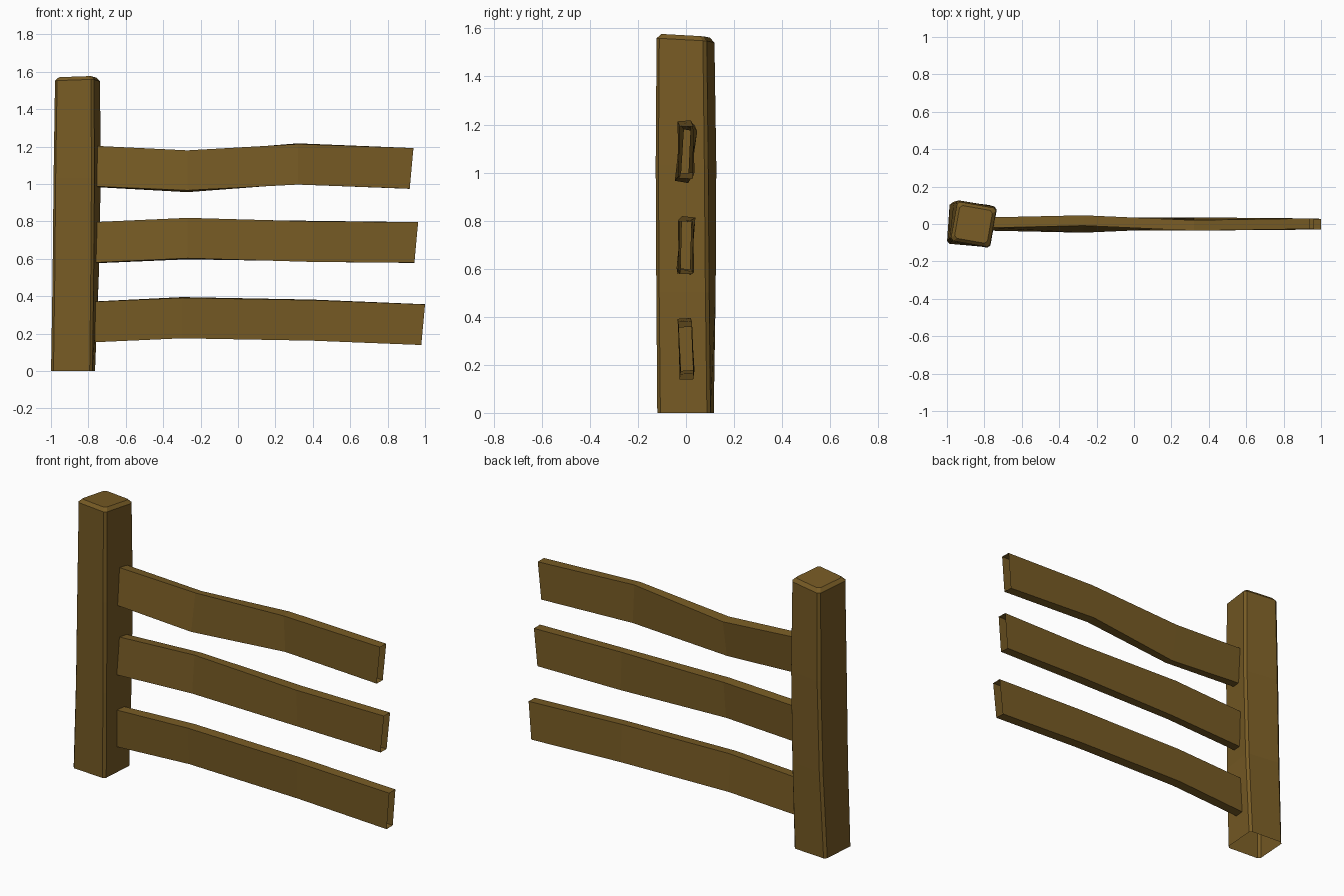
import bpy, bmesh
from math import sin, cos, radians

if "Cube" in bpy.data.objects:
    bpy.data.objects.remove(bpy.data.objects["Cube"])

wood = bpy.data.materials.new("brown_wood")
wood.diffuse_color = (0.185, 0.105, 0.018, 1)
wood.use_nodes = True
wood.node_tree.nodes["Principled BSDF"].inputs["Base Color"].default_value = wood.diffuse_color


def loft(name, rings, cap_last=False):
    """Skin a list of equal-length rings; ends stay open unless capped."""
    bm = bmesh.new()
    vs = [[bm.verts.new(p) for p in r] for r in rings]
    n = len(rings[0])
    for a, b in zip(vs, vs[1:]):
        for i in range(n):
            j = (i + 1) % n
            bm.faces.new((a[i], a[j], b[j], b[i]))
    if cap_last:
        bm.faces.new(vs[-1])
    me = bpy.data.meshes.new(name)
    bm.to_mesh(me)
    bm.free()
    me.materials.append(wood)
    ob = bpy.data.objects.new(name, me)
    bpy.context.collection.objects.link(ob)
    return ob


def post_ring(cx, cy, z, side, deg, tilt=0.0, c=0.014):
    """Chamfered square ring, turned about z, with optional sloping top."""
    h, t = side / 2, radians(deg)
    k = h - c
    pts = [(-k, -h), (k, -h), (h, -k), (h, k), (k, h), (-k, h), (-h, k), (-h, -k)]
    out = []
    for x, y in pts:
        px, py = x * cos(t) - y * sin(t), x * sin(t) + y * cos(t)
        out.append((cx + px, cy + py, z + tilt * py + abs(tilt) * 0.4 * px))
    return out


# Post: slightly twisted and bowed, bevelled sloping top, open underneath
loft("post", [
    post_ring(-0.882, -0.002, 0.0, 0.222, -4),
    post_ring(-0.868, 0.0, 0.5, 0.222, -8),
    post_ring(-0.860, 0.0, 1.03, 0.222, -10),
    post_ring(-0.858, -0.002, 1.55, 0.212, -10, -0.06),
    post_ring(-0.858, -0.002, 1.569, 0.178, -10, -0.06),
], cap_last=True)


def rail_ring(x, z, deg, y=0.0, slant=0.0, h=0.217, w=0.056):
    """Rectangle across x, rolled so that positive angles lean the top back."""
    t = radians(deg)
    out = []
    for a, b in ((-w / 2, -h / 2), (w / 2, -h / 2), (w / 2, h / 2), (-w / 2, h / 2)):
        out.append((x + slant * b / h, y + a * cos(t) + b * sin(t),
                    z - a * sin(t) + b * cos(t)))
    return out


# Rails: (x, mid z, roll) at four stations, open ends, right end cut at a slant
rails = {
    "top_rail": [(-0.77, 1.094, 4), (-0.27, 1.068, 10), (0.32, 1.107, -4), (0.928, 1.083, 1)],
    "middle_rail": [(-0.77, 0.686, 4), (-0.27, 0.708, 6), (0.40, 0.693, -3), (0.953, 0.687, 1)],
    "bottom_rail": [(-0.785, 0.262, -1), (-0.30, 0.285, -4), (0.40, 0.272, -3), (0.99, 0.248, -1)],
}
for name, stations in rails.items():
    loft(name, [rail_ring(x, z, d, slant=0.02 if i == 3 else 0.0)
                for i, (x, z, d) in enumerate(stations)])
